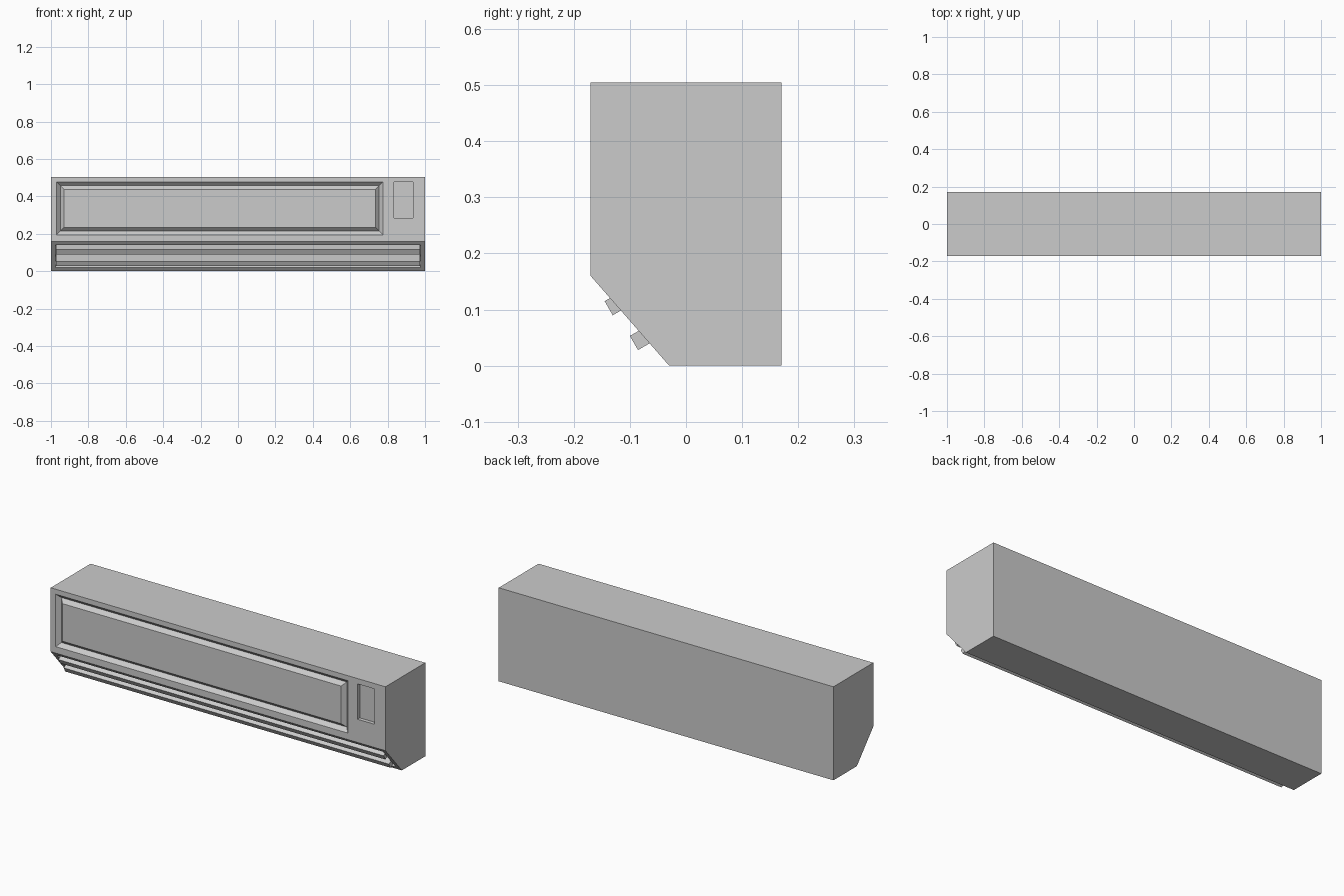
import bpy, bmesh
from mathutils import Vector

cube = bpy.data.objects.get("Cube")
if cube:
    bpy.data.objects.remove(cube, do_unlink=True)

grey = bpy.data.materials.new("light grey plastic")
grey.use_nodes = True
grey.diffuse_color = (0.6, 0.6, 0.6, 1)
grey.node_tree.nodes["Principled BSDF"].inputs["Base Color"].default_value = (0.6, 0.6, 0.6, 1)


def loft(name, ring_a, ring_b):
    """Closed solid between two matching rings of points."""
    bm = bmesh.new()
    a = [bm.verts.new(p) for p in ring_a]
    b = [bm.verts.new(p) for p in ring_b]
    bm.faces.new(a)
    bm.faces.new(b)
    for i in range(len(a)):
        j = (i + 1) % len(a)
        bm.faces.new((a[i], a[j], b[j], b[i]))
    bmesh.ops.recalc_face_normals(bm, faces=bm.faces)
    mesh = bpy.data.meshes.new(name)
    bm.to_mesh(mesh)
    bm.free()
    mesh.materials.append(grey)
    obj = bpy.data.objects.new(name, mesh)
    bpy.context.collection.objects.link(obj)
    return obj


def prism(name, profile, half):
    """Extrude a (y, z) profile along x."""
    return loft(name, [(-half, y, z) for y, z in profile], [(half, y, z) for y, z in profile])


def rect(x0, x1, z0, z1, y, inset=0.0):
    x0, x1, z0, z1 = x0 + inset, x1 - inset, z0 + inset, z1 - inset
    return [(x0, y, z0), (x1, y, z0), (x1, y, z1), (x0, y, z1)]


def carve(target, cutter):
    mod = target.modifiers.new("cut", "BOOLEAN")
    mod.operation = "DIFFERENCE"
    mod.solver = "EXACT"
    mod.object = cutter
    bpy.context.view_layer.objects.active = target
    bpy.ops.object.modifier_apply(modifier=mod.name)
    bpy.data.objects.remove(cutter, do_unlink=True)


FRONT, HEIGHT, DEPTH = -0.17, 0.505, 0.02
lip, heel = Vector((FRONT, 0.16)), Vector((-0.03, 0))

# Casing with a slanted lower front
casing = prism("casing", [(FRONT, HEIGHT), (0.17, HEIGHT), (0.17, 0), heel, lip], 1.0)

# V groove around the front panel: sloped pocket, then a raised panel inside it
panel = (-0.97, 0.775, 0.195, 0.478)
carve(casing, loft("pocket_cutter", rect(*panel, FRONT - DEPTH, -0.02),
                   rect(*panel, FRONT + DEPTH, 0.02)))
loft("front_panel", rect(*panel, FRONT, 0.04), rect(*panel, FRONT + DEPTH, 0.02))

# Display recess
display = (0.833, 0.935, 0.285, 0.476)
carve(casing, loft("display_cutter", rect(*display, FRONT - DEPTH), rect(*display, FRONT + DEPTH)))

# Air outlet sunk into the slanted face
slope = (heel - lip).normalized()
inward = Vector((-slope.y, slope.x))
top, bottom = lip + slope * 0.025, heel - slope * 0.025
carve(casing, prism("outlet_cutter", [top - inward * 0.03, bottom - inward * 0.03,
                                      bottom + inward * 0.055, top + inward * 0.055], 0.975))

# Two louvre blades sloping back into the outlet
back = Vector((0.87, 0.5)).normalized()
down = Vector((back.y, -back.x))
for name, nose, length in (("upper_louvre", (-0.145, 0.115), 0.07),
                           ("lower_louvre", (-0.1, 0.053), 0.078)):
    nose = Vector(nose)
    prism(name, [nose, nose + down * 0.029, nose + down * 0.029 + back * length,
                 nose + back * length], 0.972)
